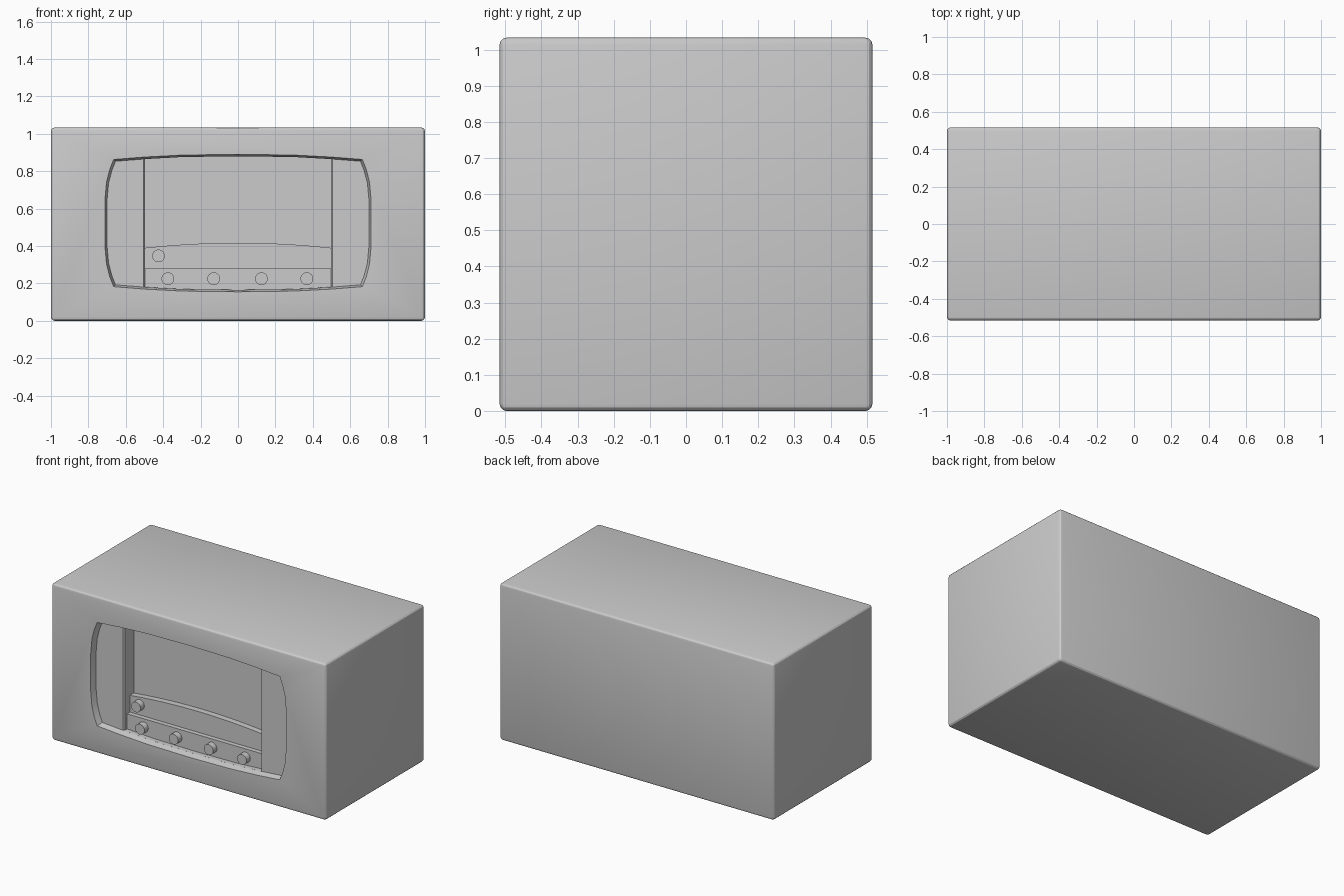
import bpy, bmesh, math

if "Cube" in bpy.data.objects:
    bpy.data.objects.remove(bpy.data.objects["Cube"])

FRONT = -0.516          # y of the front face
HEIGHT = 1.033
MID_Z = 0.5225          # centre height of the opening


def loft(name, sections):
    """Closed solid through (depth behind front, [(x, z), ...]) sections."""
    bm = bmesh.new()
    rings = [[bm.verts.new((x, FRONT + d, z)) for x, z in pts] for d, pts in sections]
    for a, b in zip(rings, rings[1:]):
        n = len(a)
        for i in range(n):
            j = (i + 1) % n
            bm.faces.new((a[i], a[j], b[j], b[i]))
    bm.faces.new(rings[0])
    bm.faces.new(rings[-1])
    bmesh.ops.recalc_face_normals(bm, faces=bm.faces)
    mesh = bpy.data.meshes.new(name)
    bm.to_mesh(mesh)
    bm.free()
    obj = bpy.data.objects.new(name, mesh)
    bpy.context.collection.objects.link(obj)
    return obj


def mirrored(quarter, sx=1.0, sz=1.0):
    """Full outline from a quarter running top centre -> right side (z relative to MID_Z)."""
    q = [(x * sx, z * sz) for x, z in quarter]
    right = q + [(x, -z) for x, z in reversed(q)]
    left = [(-x, z) for x, z in reversed(right) if x > 0]
    return [(x, MID_Z + z) for x, z in right + left]


def cut(target, cutter):
    mod = target.modifiers.new(cutter.name, 'BOOLEAN')
    mod.operation = 'DIFFERENCE'
    mod.solver = 'EXACT'
    mod.object = cutter
    cutter.hide_render = True
    cutter.hide_set(True)


# Cabinet with small rounded edges
bpy.ops.mesh.primitive_cube_add(size=1, location=(0, 0, HEIGHT / 2))
cabinet = bpy.context.object
cabinet.name = "cabinet"
cabinet.scale = (2, -2 * FRONT, HEIGHT)
bpy.ops.object.transform_apply(location=False, rotation=False, scale=True)
bevel = cabinet.modifiers.new("rounded_edges", 'BEVEL')
bevel.width = 0.02
bevel.segments = 3

# Barrel-shaped front opening, tapering slightly inwards
barrel = [(0, 0.3675), (0.3, 0.3635), (0.5, 0.353), (0.665, 0.34),
          (0.685, 0.29), (0.703, 0.22), (0.712, 0.12)]
SX, SZ = 0.984, 0.972
opening = loft("opening_cutter", [(-0.05, mirrored(barrel)), (0, mirrored(barrel)),
                                  (0.04, mirrored(barrel, SX, SZ))])

# Deeper centre bay with chamfered side edges
def bay(w):
    return mirrored([(0, 0.357), (0.3, 0.353), (w, 0.342)])

centre = loft("bay_cutter", [(0.03, bay(0.505)), (0.04, bay(0.505)),
                             (0.05, bay(0.496)), (0.14, bay(0.496))])
cut(cabinet, opening)
cut(cabinet, centre)
bpy.context.view_layer.objects.active = cabinet
for mod in list(cabinet.modifiers):
    bpy.ops.object.modifier_apply(modifier=mod.name)
bpy.ops.object.shade_smooth_by_angle(angle=math.radians(25))

# Arched upper control panel
W = 0.498
arch = [(W * i / 6, 0.39 + 0.027 * (1 - (i / 6) ** 2)) for i in range(6, -7, -1)]
upper = arch + [(-W, 0.26), (W, 0.26)]
loft("upper_panel", [(0.10, upper), (0.15, upper)])

# Lower control panel
lower = [(-W, 0.15), (W, 0.15), (W, 0.28), (-W, 0.28)]
loft("lower_panel", [(0.07, lower), (0.15, lower)])

# Knobs: x, z, depth of the panel they sit on
knobs = [(-0.375, 0.225, 0.07), (-0.13, 0.225, 0.07), (0.125, 0.225, 0.07),
         (0.368, 0.225, 0.07), (-0.425, 0.347, 0.10)]
for i, (x, z, d) in enumerate(knobs, 1):
    bpy.ops.mesh.primitive_cylinder_add(vertices=24, radius=0.034, depth=0.05,
                                        location=(x, FRONT + d - 0.015, z),
                                        rotation=(math.pi / 2, 0, 0))
    bpy.context.object.name = f"knob_{i}"
    bpy.ops.object.shade_smooth_by_angle(angle=math.radians(30))
